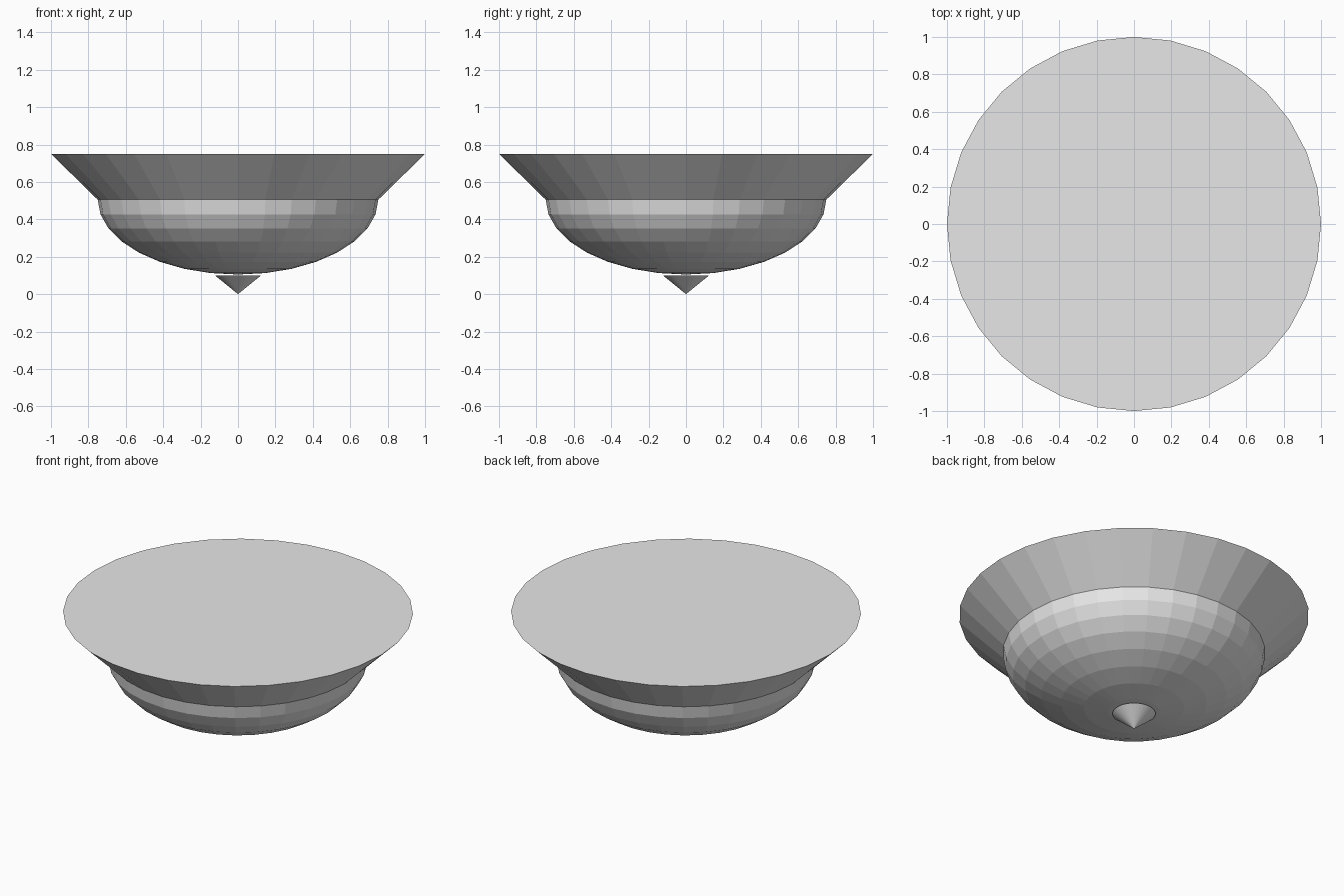
import bpy, bmesh, math

if "Cube" in bpy.data.objects:
    bpy.data.objects.remove(bpy.data.objects["Cube"])

SIDES = 32

grey = bpy.data.materials.new("light_grey")
grey.diffuse_color = (0.8, 0.8, 0.8, 1)
grey.use_nodes = True
grey.node_tree.nodes["Principled BSDF"].inputs["Base Color"].default_value = grey.diffuse_color


def lathe(name, profile):
    """Revolve (radius, z) points, listed bottom to top, into flat-faced rings."""
    bm = bmesh.new()
    rings = []
    for r, z in profile:
        if r < 1e-6:
            rings.append([bm.verts.new((0, 0, z))])
        else:
            rings.append([bm.verts.new((r * math.cos(a), r * math.sin(a), z))
                          for a in (2 * math.pi * i / SIDES for i in range(SIDES))])
    for low, high in zip(rings, rings[1:]):
        for i in range(SIDES):
            j = (i + 1) % SIDES
            if len(low) == 1:
                bm.faces.new((low[0], high[j], high[i]))
            else:
                bm.faces.new((low[i], low[j], high[j], high[i]))
    # flat lid
    bm.faces.new(rings[-1])
    mesh = bpy.data.meshes.new(name)
    bm.to_mesh(mesh)
    bm.free()
    mesh.materials.append(grey)
    obj = bpy.data.objects.new(name, mesh)
    bpy.context.collection.objects.link(obj)
    return obj


# flared rim with a flat top
lathe("flared_rim", [(0, 0.505), (0.75, 0.505), (1.0, 0.75)])

# squashed half-sphere bowl
steps = 8
lathe("bowl", [(0.75 * math.sin(t), 0.505 - 0.4 * math.cos(t))
               for t in (math.pi / 2 * k / steps for k in range(steps + 1))])

# pointed finial underneath
lathe("finial", [(0, 0), (0.123, 0.1)])
